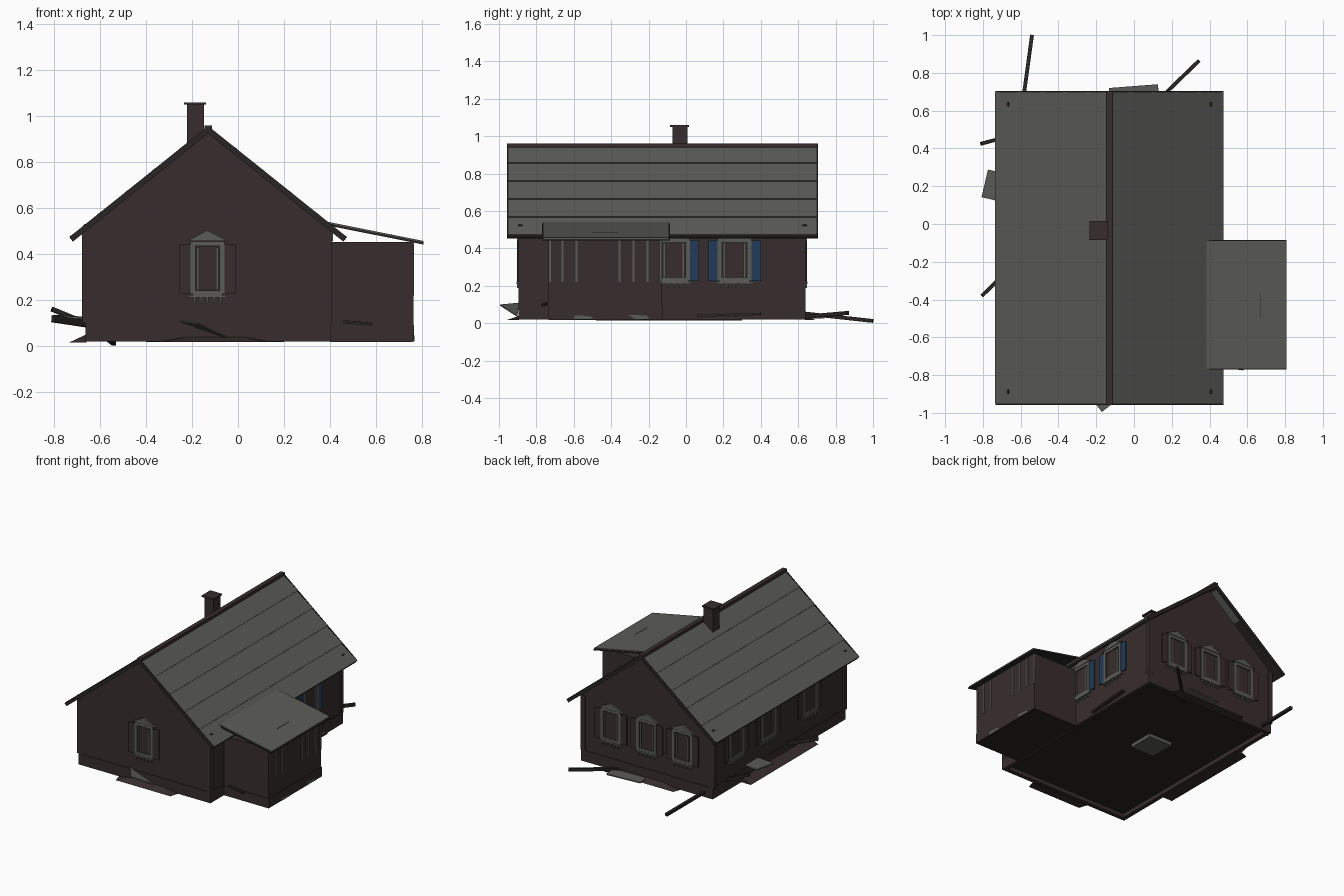
import bpy, bmesh, math
from mathutils import Matrix, Vector

if "Cube" in bpy.data.objects:
    bpy.data.objects.remove(bpy.data.objects["Cube"])


def material(name, r, g, b):
    m = bpy.data.materials.new(name)
    m.use_nodes = True
    m.diffuse_color = (r, g, b, 1)
    node = m.node_tree.nodes["Principled BSDF"]
    node.inputs["Base Color"].default_value = (r, g, b, 1)
    node.inputs["Roughness"].default_value = 0.9
    return m


WALL = material("brown timber", 0.039, 0.027, 0.026)
DARK = material("dark timber", 0.021, 0.018, 0.017)
GREY = material("weathered grey", 0.105, 0.107, 0.096)
BLUE = material("faded blue paint", 0.016, 0.045, 0.1)


def finish(name, bm, mat, matrix=Matrix()):
    bm.transform(matrix)
    bmesh.ops.recalc_face_normals(bm, faces=bm.faces)
    mesh = bpy.data.meshes.new(name)
    bm.to_mesh(mesh)
    bm.free()
    mesh.materials.append(mat)
    bpy.context.collection.objects.link(bpy.data.objects.new(name, mesh))


def boxes(name, mat, ranges, matrix=Matrix()):
    """One object from boxes given as (x0, x1, y0, y1, z0, z1)."""
    bm = bmesh.new()
    for x0, x1, y0, y1, z0, z1 in ranges:
        centre = Matrix.Translation(((x0 + x1) / 2, (y0 + y1) / 2, (z0 + z1) / 2))
        size = Matrix.Diagonal((x1 - x0, y1 - y0, z1 - z0, 1))
        bmesh.ops.create_cube(bm, size=1, matrix=centre @ size)
    finish(name, bm, mat, matrix)


def prism(name, mat, profiles, y0, y1, matrix=Matrix()):
    """Extrude one or more x-z outlines along y."""
    bm = bmesh.new()
    for profile in profiles:
        face = bm.faces.new([bm.verts.new((x, y0, z)) for x, z in profile])
        out = bmesh.ops.extrude_face_region(bm, geom=[face])["geom"]
        moved = [v for v in out if isinstance(v, bmesh.types.BMVert)]
        bmesh.ops.translate(bm, verts=moved, vec=(0, y1 - y0, 0))
    finish(name, bm, mat, matrix)


def hull(name, mat, points):
    """Solid chunk wrapped around a few points."""
    bm = bmesh.new()
    bmesh.ops.convex_hull(bm, input=[bm.verts.new(p) for p in points])
    finish(name, bm, mat)


def beam(name, mat, a, b, w=0.02, t=0.02):
    """Plank of width w and thickness t from a to b."""
    a, b = Vector(a), Vector(b)
    turn = (b - a).to_track_quat("X", "Z").to_matrix().to_4x4()
    boxes(name, mat, [(0, (b - a).length, -w / 2, w / 2, -t / 2, t / 2)],
          Matrix.Translation(a) @ turn)


# House body on a hollow plinth
X0, X1, Y0, Y1, RIDGE = -0.66, 0.40, -0.892, 0.635, -0.13
prism("house_walls", WALL, [[(X0, 0.09), (X1, 0.09), (X1, 0.51), (RIDGE, 0.925), (X0, 0.51)]], Y0, Y1)
PX0, PX1, PY0, PY1 = X0 - 0.004, X1 + 0.004, Y0 - 0.004, Y1 + 0.004
boxes("plinth", WALL, [(PX0, PX0 + 0.03, PY0, PY1, 0.02, 0.1), (PX1 - 0.03, PX1, PY0, PY1, 0.02, 0.1),
                       (PX0, PX1, PY0, PY0 + 0.03, 0.02, 0.1), (PX0, PX1, PY1 - 0.03, PY1, 0.02, 0.1)])
boxes("floor_underside", DARK, [(X0, X1, Y0, Y1, 0.05, 0.095)])
boxes("corner_posts", WALL, [(x - 0.018, x + 0.018, y - 0.015, y + 0.015, 0.1, 0.5)
                             for x in (X0, X1 - 0.012) for y in (Y0 + 0.012, Y1 - 0.01)])
boxes("stove_base", GREY, [(-0.265, -0.075, -0.115, 0.075, 0.025, 0.06)])

# Main roof: dark boarding under five lapped courses per side
R0, R1, EAVE, DROP = -0.957, 0.705, 0.60, 0.48
slope = math.atan2(DROP, EAVE)
length = math.hypot(EAVE, DROP)
step = length / 5
for side, label in ((1, "left"), (-1, "right")):
    tilt = Matrix.Translation((RIDGE, 0, 0.948)) @ Matrix.Diagonal((side, 1, 1, 1)) @ Matrix.Rotation(slope, 4, "Y")
    boxes(label + "_roof_boarding", DARK, [(0, length, R0, R1, -0.018, 0)], tilt)
    courses = []
    for i in range(5):
        a, b = i * step, (i + 1) * step
        courses.append([(a, 0), (a, 0.002), (b, 0.008), (b, 0)])
    prism(label + "_roof_courses", GREY, courses, R0 + 0.007, R1 - 0.007, tilt)
    boxes(label + "_roof_barge_boards", DARK, [(0, length, y - 0.004, y + 0.004, -0.018, 0.007)
                                               for y in (R0 + 0.004, R1 - 0.004)], tilt)
    boxes(label + "_roof_holes", DARK, [(length - 0.09, length - 0.078, y - 0.012, y + 0.012, 0.004, 0.009)
                                        for y in (R0 + 0.07, R1 - 0.07)], tilt)
    if side < 0:
        boxes("bare_soffit", GREY, [(0.03, 0.29, Y1, R1 - 0.01, -0.021, -0.015)], tilt)
boxes("ridge_cap", WALL, [(RIDGE - 0.016, RIDGE + 0.016, R0, R1, 0.93, 0.96)])

# Chimney
boxes("chimney", WALL, [(-0.222, -0.148, -0.073, 0.007, 0.8, 1.05)])
boxes("chimney_cap", WALL, [(-0.235, -0.14, -0.085, 0.015, 1.05, 1.06)])

# Side annex, open between wall top and lean-to roof
boxes("annex_walls", WALL, [(X1 - 0.01, 0.763, -0.735, -0.13, 0.025, 0.452)])
boxes("annex_plinth", WALL, [(X1, 0.767, -0.739, -0.126, 0.02, 0.09)])
boxes("annex_underside", DARK, [(X1, 0.76, -0.735, -0.13, 0.017, 0.022)])
boxes("annex_gaps", GREY, [(0.76, 0.767, y - 0.005, y + 0.005, 0.22, 0.445)
                           for y in (-0.728, -0.66, -0.585, -0.355, -0.28, -0.205, -0.135)])
prism("annex_roof_boarding", DARK, [[(0.385, 0.525), (0.385, 0.535), (0.808, 0.451), (0.808, 0.441)]], -0.769, -0.085)
prism("annex_roof_sheet", GREY, [[(0.385, 0.534), (0.385, 0.541), (0.807, 0.457), (0.807, 0.45)]], -0.764, -0.09)
prism("annex_roof_crack", DARK, [[(0.666, 0.48), (0.666, 0.4865), (0.669, 0.486), (0.669, 0.48)]], -0.5, -0.365)
SIDE = Matrix.Rotation(math.pi / 2, 4, "Z")
prism("annex_damage", GREY, [[(-0.6, 0.02), (-0.49, 0.02), (-0.51, 0.037), (-0.58, 0.043), (-0.6, 0.037)],
                             [(-0.31, 0.045), (-0.27, 0.022), (-0.19, 0.02), (-0.21, 0.04), (-0.28, 0.045)]],
      -0.769, -0.765, SIDE)


def window(name, place, width, shutter, sides=(-1, 1)):
    """Framed window facing local -y, with pediment, sill, fringe and shutters."""
    h, bottom, top = width / 2, 0.225, 0.455
    boxes(name + "_pane", DARK, [(-h, h, -0.003, 0.01, bottom, top)], place)
    bars = [(s * h - 0.011, s * h + 0.011, -0.011, 0.005, bottom, top) for s in (-1, 1)]
    bars += [(-h, h, -0.011, 0.005, z, z + 0.02) for z in (bottom - 0.003, top - 0.02)]
    bars += [(-h - 0.02, h + 0.02, -0.014, 0.005, bottom - 0.015, bottom - 0.003)]
    bars += [(x * h - 0.004, x * h + 0.004, -0.011, 0.005, bottom - 0.037, bottom - 0.015)
             for x in (-0.9, -0.45, 0.0, 0.45, 0.9)]
    bars += [(s * h * 0.68 - 0.004, s * h * 0.68 + 0.004, -0.008, 0.005, bottom + 0.02, top - 0.03) for s in (-1, 1)]
    boxes(name + "_frame", GREY, bars, place)
    boxes(name + "_boards", WALL, [(-h * 0.6, h * 0.6, -0.006, 0.005, bottom + 0.02, top - 0.025)], place)
    prism(name + "_pediment", GREY, [[(-h - 0.025, 0.457), (h + 0.025, 0.457), (0, 0.503)]], -0.013, 0.005, place)
    leaves = [(min(s * (h + 0.011), s * (h + 0.06)), max(s * (h + 0.011), s * (h + 0.06)),
               -0.009, 0.005, 0.225, 0.443) for s in sides]
    boxes(name + "_shutters", shutter, leaves, place)


def on_wall(x, y, degrees):
    return Matrix.Translation((x, y, 0)) @ Matrix.Rotation(math.radians(degrees), 4, "Z")


window("front_window", on_wall(-0.133, Y0, 0), 0.125, WALL)
for i, x in enumerate((0.16, -0.13, -0.42)):
    window(f"back_window_{i + 1}", on_wall(x, Y1, 180), 0.14, WALL)
for i, y in enumerate((0.37, 0.0, -0.48)):
    window(f"right_window_{i + 1}", on_wall(X0, y, -90), 0.15, WALL)
window("left_window_1", on_wall(X1, 0.26, 90), 0.16, BLUE)
window("left_window_2", on_wall(X1, -0.065, 90), 0.15, BLUE, sides=(1,))

# Fallen planks and sloping rubble around the base
beam("back_pole", DARK, (-0.6, 0.56, 0.06), (-0.54, 1.0, 0.012))
beam("back_left_pole", DARK, (0.05, 0.58, 0.03), (0.345, 0.865, 0.055))
beam("right_pole", DARK, (-0.64, 0.47, 0.09), (-0.81, 0.425, 0.16))
beam("right_front_pole", DARK, (-0.62, -0.2, 0.09), (-0.805, -0.38, 0.118), 0.02, 0.03)
beam("back_board", GREY, (-0.13, 0.68, 0.03), (0.13, 0.7, 0.03), 0.08, 0.008)
beam("right_board", GREY, (-0.64, 0.18, 0.12), (-0.79, 0.215, 0.13), 0.15, 0.008)
beam("annex_board", DARK, (0.46, -0.75, 0.105), (0.58, -0.765, 0.095), 0.02, 0.012)
beam("left_board", WALL, (0.41, 0.06, 0.04), (0.43, 0.4, 0.05), 0.03, 0.012)
tip = [(-0.25, Y0, 0.11), (-0.17, -0.995, 0.1), (-0.05, Y0 - 0.01, 0.04)]
hull("front_board", GREY, tip + [(x, y, z - 0.006) for x, y, z in tip])


def rubble(name, x0, x1, wall_y, out_y):
    """Low earth bank falling away from a wall."""
    inset = (x1 - x0) * 0.25
    hull(name, WALL, [(x0, wall_y, 0.018), (x1, wall_y, 0.018), (x0 + inset, wall_y, 0.04), (x1 - inset, wall_y, 0.04),
                      (x0 + 0.02, out_y, 0.018), (x1 - 0.02, out_y, 0.018)])


rubble("front_rubble", -0.34, 0.14, Y0, -0.955)
rubble("back_rubble", -0.4, 0.2, Y1, 0.69)
prism("right_rubble", WALL, [[(-0.735, 0.015), (X0, 0.015), (X0, 0.05)]], -0.48, 0.3)
